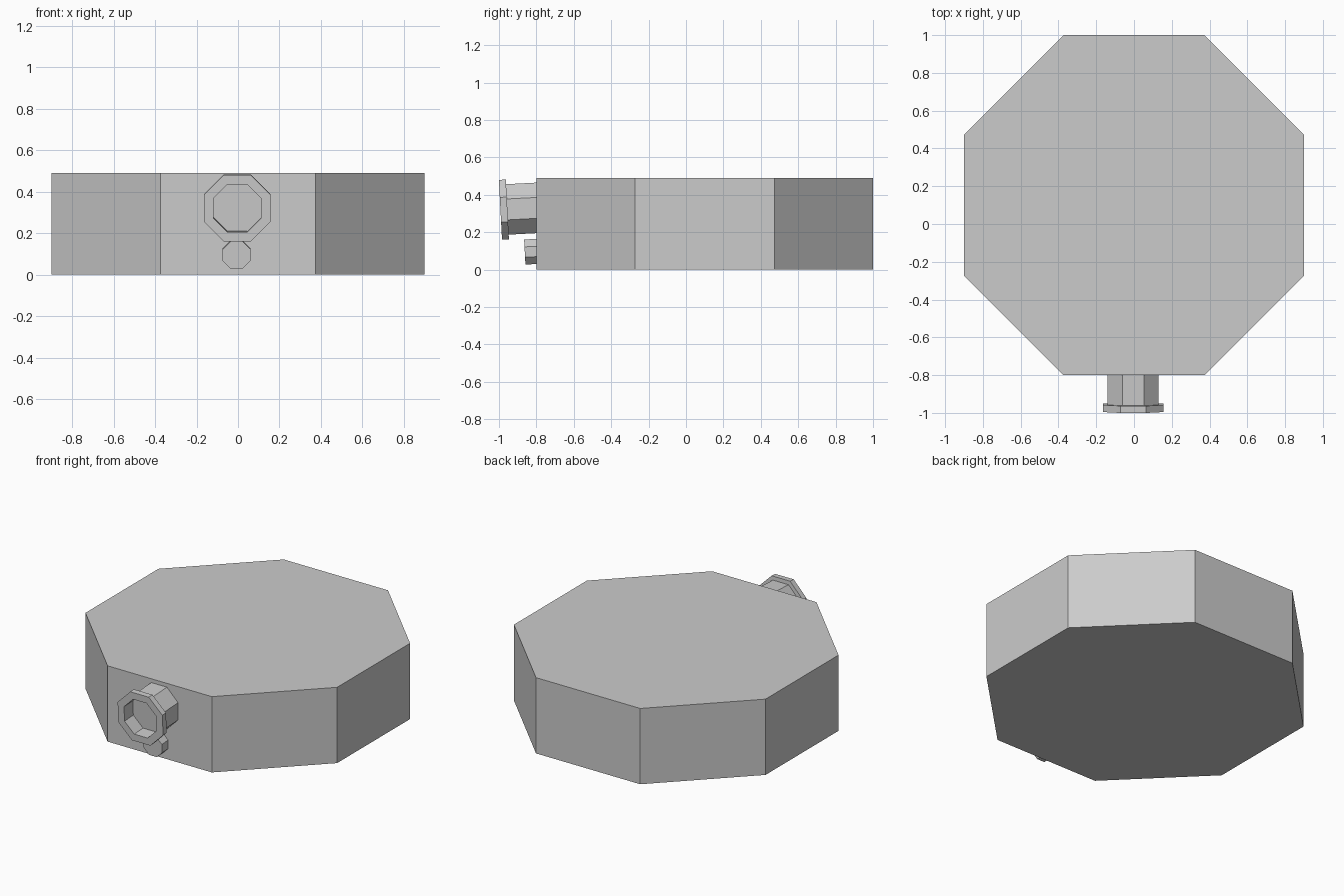
import bpy, bmesh, math
from mathutils import Matrix

if "Cube" in bpy.data.objects:
    bpy.data.objects.remove(bpy.data.objects["Cube"])

SIDES = 8


def octagon_lathe(name, profile, location, x_angle=0.0):
    """Sweep (apothem, height) rings into a capped eight-sided solid."""
    bm = bmesh.new()
    rings = []
    for apothem, height in profile:
        r = apothem / math.cos(math.pi / SIDES)
        ring = []
        for i in range(SIDES):
            a = (i + 0.5) * 2 * math.pi / SIDES
            ring.append(bm.verts.new((r * math.cos(a), r * math.sin(a), height)))
        rings.append(ring)
    for lo, hi in zip(rings, rings[1:]):
        for i in range(SIDES):
            j = (i + 1) % SIDES
            bm.faces.new((lo[i], lo[j], hi[j], hi[i]))
    bm.faces.new(rings[0])
    bm.faces.new(rings[-1])
    bmesh.ops.recalc_face_normals(bm, faces=bm.faces)
    bm.transform(Matrix.Translation(location) @ Matrix.Rotation(x_angle, 4, 'X'))
    mesh = bpy.data.meshes.new(name)
    bm.to_mesh(mesh)
    bm.free()
    obj = bpy.data.objects.new(name, mesh)
    bpy.context.collection.objects.link(obj)
    return obj


# Main octagonal body
octagon_lathe("body", [(0.9, 0.0), (0.9, 0.49)], (0, 0.1, 0))

# The fittings point inward to the body, drooping slightly at the front
tilt = -math.radians(90 - 3)

# Large flanged nozzle with a recessed mouth
octagon_lathe("flanged_nozzle",
              [(0.115, 0.09), (0.115, 0.0), (0.16, 0.0), (0.16, 0.037),
               (0.135, 0.037), (0.135, 0.21)],
              (-0.004, -0.992, 0.32), tilt)

# Small solid plug underneath
octagon_lathe("lower_plug", [(0.067, 0.0), (0.067, 0.08)],
              (-0.007, -0.862, 0.094), tilt)
